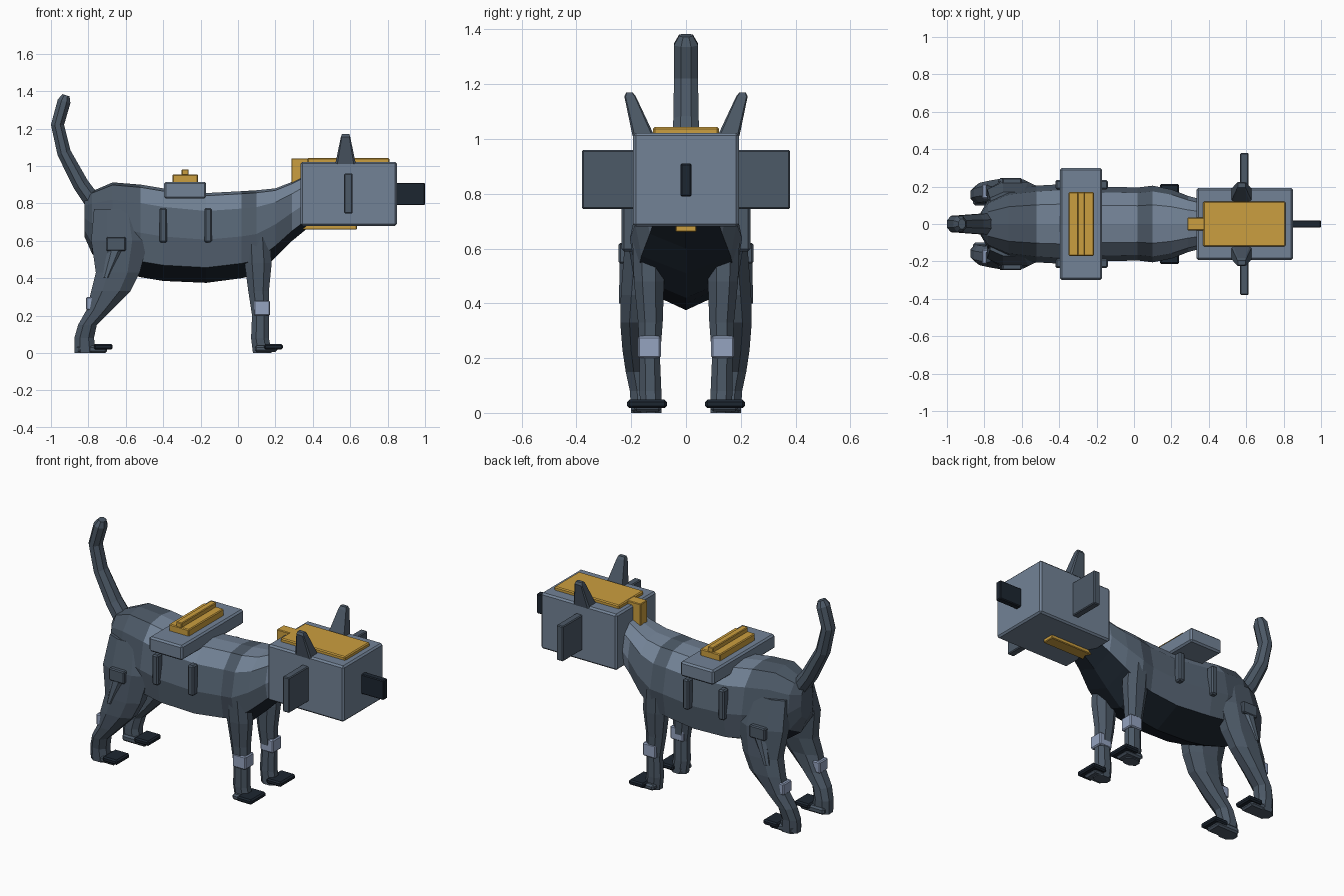
import bpy, bmesh, math
from mathutils import Vector

cube = bpy.data.objects.get("Cube")
if cube:
    bpy.data.objects.remove(cube, do_unlink=True)


def material(name, rgb):
    m = bpy.data.materials.new(name)
    m.use_nodes = True
    m.diffuse_color = (*rgb, 1)
    m.node_tree.nodes["Principled BSDF"].inputs["Base Color"].default_value = (*rgb, 1)
    return m


LIGHT = material("light blue grey", (0.17, 0.225, 0.305))
MID = material("mid slate", (0.095, 0.13, 0.175))
SLATE = material("dark slate", (0.073, 0.1, 0.135))
NAVY = material("navy", (0.012, 0.019, 0.03))
GOLD = material("gold", (0.6, 0.345, 0.05))
PALE = material("pale blue", (0.3, 0.37, 0.53))


def finish(name, bm, *mats):
    bmesh.ops.recalc_face_normals(bm, faces=bm.faces)
    me = bpy.data.meshes.new(name)
    bm.to_mesh(me)
    bm.free()
    for m in mats:
        me.materials.append(m)
    ob = bpy.data.objects.new(name, me)
    bpy.context.collection.objects.link(ob)
    return ob


def box(name, x, y, z, mat, bevel=0.0):
    """Box from (min, max) pairs, with optional chamfer."""
    bm = bmesh.new()
    bmesh.ops.create_cube(bm, size=1)
    for v in bm.verts:
        v.co = Vector([(p[0] + p[1]) / 2 + c * abs(p[1] - p[0])
                       for c, p in zip(v.co, (x, y, z))])
    ob = finish(name, bm, mat)
    if bevel:
        mod = ob.modifiers.new("Chamfer", "BEVEL")
        mod.width = bevel
        mod.segments = 1
    return ob


def loft(rings):
    """Skin equal-length rings and cap both ends."""
    bm = bmesh.new()
    loops = [[bm.verts.new(p) for p in r] for r in rings]
    n = len(loops[0])
    for a, b in zip(loops, loops[1:]):
        for i in range(n):
            j = (i + 1) % n
            bm.faces.new((a[i], a[j], b[j], b[i]))
    bm.faces.new(loops[0])
    bm.faces.new(loops[-1])
    return bm


def octagon(x0, x1, y0, y1, z, side, cut=0.28):
    """Chamfered rectangle at height z."""
    pts = [(cut, 0), (1 - cut, 0), (1, cut), (1, 1 - cut),
           (1 - cut, 1), (cut, 1), (0, 1 - cut), (0, cut)]
    return [(x0 + u * (x1 - x0), side * (y0 + v * (y1 - y0)), z) for u, v in pts]


# Torso and neck: x, top, bottom, half width
SECTIONS = [(-.82, .83, .62, .06), (-.78, .865, .53, .13), (-.67, .912, .45, .185),
            (-.52, .90, .405, .205), (-.40, .88, .385, .212), (-.17, .855, .375, .20),
            (.02, .865, .40, .195), (.10, .87, .42, .205), (.20, .88, .51, .185),
            (.29, .915, .60, .15), (.40, .97, .69, .12)]
HALF = [(.5, .97), (.85, .8), (1, .48), (.88, .17)]
PROFILE = [(0, 1)] + HALF + [(0, 0)] + [(-u, t) for u, t in reversed(HALF)]
bm = loft([[(x, u * w, b + t * (top - b)) for u, t in PROFILE]
           for x, top, b, w in SECTIONS])
bmesh.ops.recalc_face_normals(bm, faces=bm.faces)
for f in bm.faces:
    c, n = f.calc_center_median(), f.normal
    stripe = 0.02 < c.x < 0.1
    if n.z < -0.6 or (n.z < -0.45 and c.x > 0.1):
        f.material_index = 3
    elif c.x < -0.5 or stripe:
        f.material_index = 2
    else:
        f.material_index = 0 if n.z > 0.5 or c.x > 0.25 else 1
finish("body", bm, LIGHT, MID, SLATE, NAVY)

# Tail: rings perpendicular to a bent path
PATH = [(-.74, .76), (-.84, .90), (-.93, 1.07), (-.965, 1.22), (-.93, 1.345), (-.92, 1.378)]
SIZE = [.052, .046, .040, .038, .038, .022]
rings = []
for i, (x, z) in enumerate(PATH):
    p, q = PATH[max(i - 1, 0)], PATH[min(i + 1, len(PATH) - 1)]
    d = Vector((q[0] - p[0], 0, q[1] - p[1])).normalized()
    side = Vector((d.z, 0, -d.x))
    ring = []
    for k in range(8):
        a = math.pi * (k + 0.5) / 4
        ring.append(Vector((x, 0, z)) + side * SIZE[i] * math.cos(a)
                    + Vector((0, 1.25 * SIZE[i] * math.sin(a), 0)))
    rings.append(ring)
finish("tail", loft(rings), SLATE)

# Legs: x0, x1, y0, y1, z
FRONT = [(.08, .18, .09, .165, .0), (.07, .165, .09, .17, .08), (.075, .165, .095, .17, .2),
         (.055, .165, .085, .175, .33), (.035, .18, .08, .19, .48), (.03, .17, .08, .195, .62)]
HIND = [(-.875, -.76, .11, .2, .0), (-.875, -.77, .11, .205, .08), (-.855, -.755, .115, .22, .15),
        (-.81, -.675, .12, .232, .23), (-.785, -.575, .12, .24, .33),
        (-.76, -.525, .1, .238, .43), (-.785, -.48, .08, .225, .6), (-.77, -.52, .06, .17, .77)]

for side, tag in ((-1, "near"), (1, "far")):
    def ys(a, b):
        return sorted((side * a, side * b))

    finish(f"front_leg_{tag}", loft([octagon(*r, side) for r in FRONT]), SLATE)
    finish(f"hind_leg_{tag}", loft([octagon(*r, side) for r in HIND]), SLATE)

    # Feet, toe pads and leg cuffs
    box(f"front_foot_{tag}", (.09, .21), ys(.09, .19), (.005, .04), SLATE, .01)
    box(f"hind_foot_{tag}", (-.86, -.70), ys(.1, .2), (.0, .04), SLATE, .01)
    box(f"front_toe_{tag}", (.14, .24), ys(.07, .215), (.018, .048), NAVY, .008)
    box(f"hind_toe_{tag}", (-.77, -.67), ys(.09, .215), (.018, .048), NAVY, .008)
    box(f"front_cuff_{tag}", (.085, .172), ys(.092, .176), (.2, .28), PALE, .006)
    box(f"hind_cuff_{tag}", (-.812, -.74), ys(.135, .215), (.23, .3), PALE, .006)

    # Hip plate with tapered lower strut
    box(f"hip_plate_{tag}", (-.705, -.6), ys(.19, .246), (.545, .62), SLATE, .006)
    finish(f"hip_strut_{tag}", loft([octagon(-.725, -.69, .2, .245, .4, side),
                                     octagon(-.70, -.615, .18, .242, .55, side)]), MID)

    # Saddle side straps
    for x, part in ((-.42, "rear"), (-.18, "fore")):
        box(f"{part}_strap_{tag}", (x, x + .04), ys(.185, .235), (.59, .775), SLATE, .008)

    # Head side fin and leaning ear
    box(f"side_fin_{tag}", (.568, .612), ys(.18, .38), (.745, .96), SLATE, .005)
    finish(f"ear_{tag}", loft([octagon(.52, .63, .115, .195, 1.01, side, .1),
                               octagon(.55, .6, .183, .225, 1.155, side, .1),
                               octagon(.555, .595, .195, .218, 1.17, side, .1)]), SLATE)

# Saddle pack
box("saddle_block", (-.395, -.17), (-.3, .3), (.825, .915), LIGHT, .01)
box("saddle_plate", (-.35, -.215), (-.17, .17), (.91, .955), GOLD, .005)
box("saddle_ridge", (-.302, -.264), (-.17, .17), (.95, .982), GOLD, .004)

# Head
box("head", (.335, .85), (-.193, .193), (.68, 1.022), LIGHT, .01)
box("muzzle_fin", (.845, 1.0), (-.02, .02), (.79, .91), NAVY, .005)
box("head_top_plate", (.37, .81), (-.12, .12), (1.015, 1.043), GOLD, .006)
box("head_clip", (.285, .39), (-.034, .034), (1.0, 1.041), GOLD, .004)
box("head_back_strap", (.285, .34), (-.034, .034), (.67, 1.035), GOLD, .004)
box("chin_plate", (.3, .635), (-.038, .038), (.66, .69), GOLD, .004)
